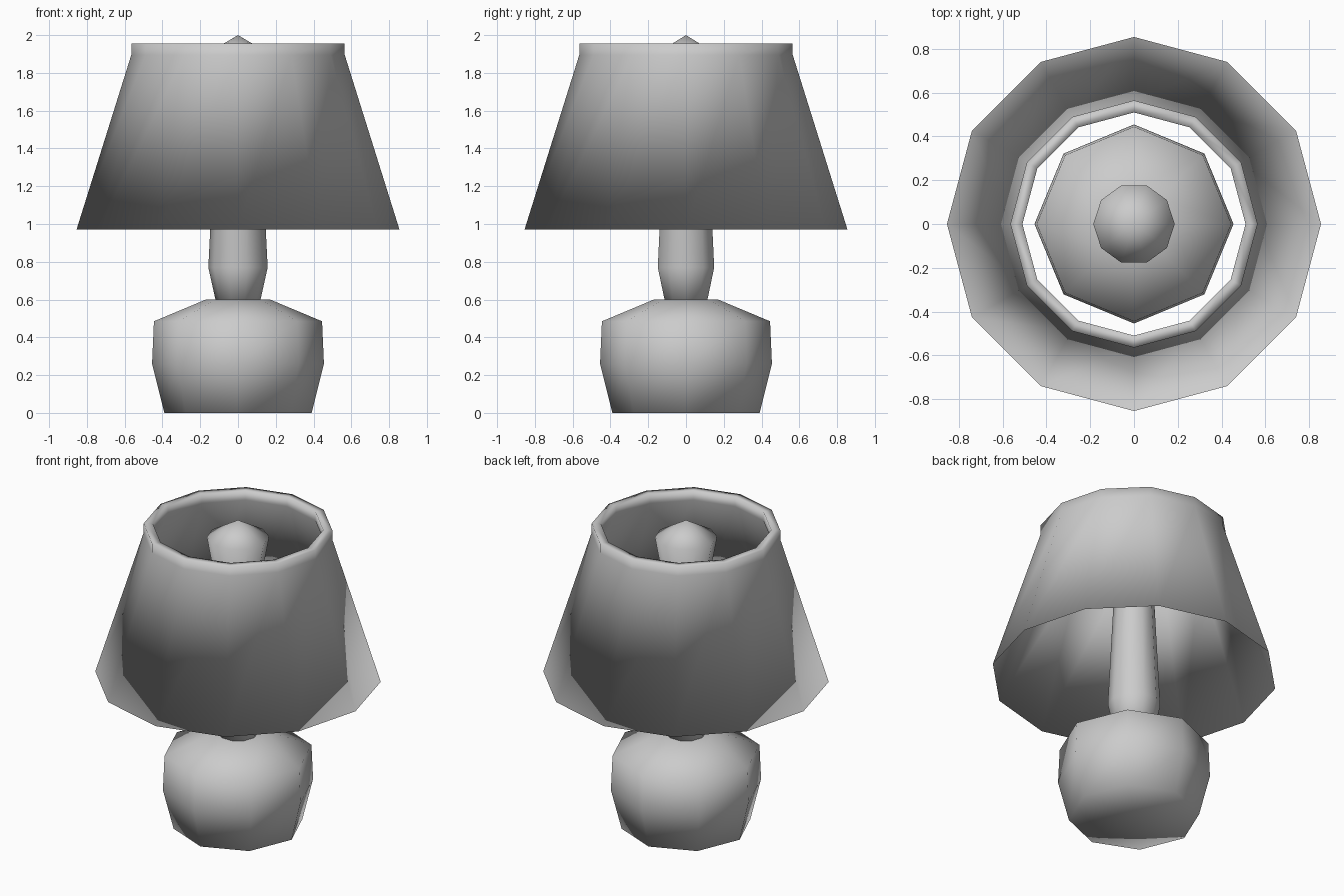
import bpy, bmesh, math

if "Cube" in bpy.data.objects:
    bpy.data.objects.remove(bpy.data.objects["Cube"])


def lathe(name, profile, sides, closed=False):
    """Spin a (radius, height) profile around z, fully smooth; radius 0 makes a point."""
    bm = bmesh.new()
    rings = []
    for r, z in profile:
        if r == 0:
            rings.append([bm.verts.new((0, 0, z))] * sides)
        else:
            rings.append([bm.verts.new((r * math.cos(math.tau * i / sides),
                                        r * math.sin(math.tau * i / sides), z))
                          for i in range(sides)])
    pairs = list(zip(rings, rings[1:]))
    if closed:
        pairs.append((rings[-1], rings[0]))
    for a, b in pairs:
        for i in range(sides):
            j = (i + 1) % sides
            corners = list(dict.fromkeys((a[i], a[j], b[j], b[i])))
            bm.faces.new(corners).smooth = True
    bmesh.ops.recalc_face_normals(bm, faces=bm.faces)
    mesh = bpy.data.meshes.new(name)
    bm.to_mesh(mesh)
    bm.free()
    obj = bpy.data.objects.new(name, mesh)
    bpy.context.collection.objects.link(obj)
    return obj


# Squat eight-sided base
lathe("lamp_base", [(0, 0), (0.39, 0), (0.455, 0.26), (0.445, 0.485),
                    (0.17, 0.60), (0, 0.60)], 8)

# Tapering stem running up into the bulb
lathe("stem_and_bulb", [(0, 0.58), (0.115, 0.58), (0.157, 0.77), (0.12, 1.52),
                        (0.186, 1.89), (0, 2.0)], 10)

# Open shade: outer and inner walls meet in one bottom edge, square rim on top
lathe("lamp_shade", [(0.855, 0.97), (0.565, 1.895), (0.565, 1.955),
                     (0.51, 1.955), (0.51, 1.895)], 12, closed=True)
